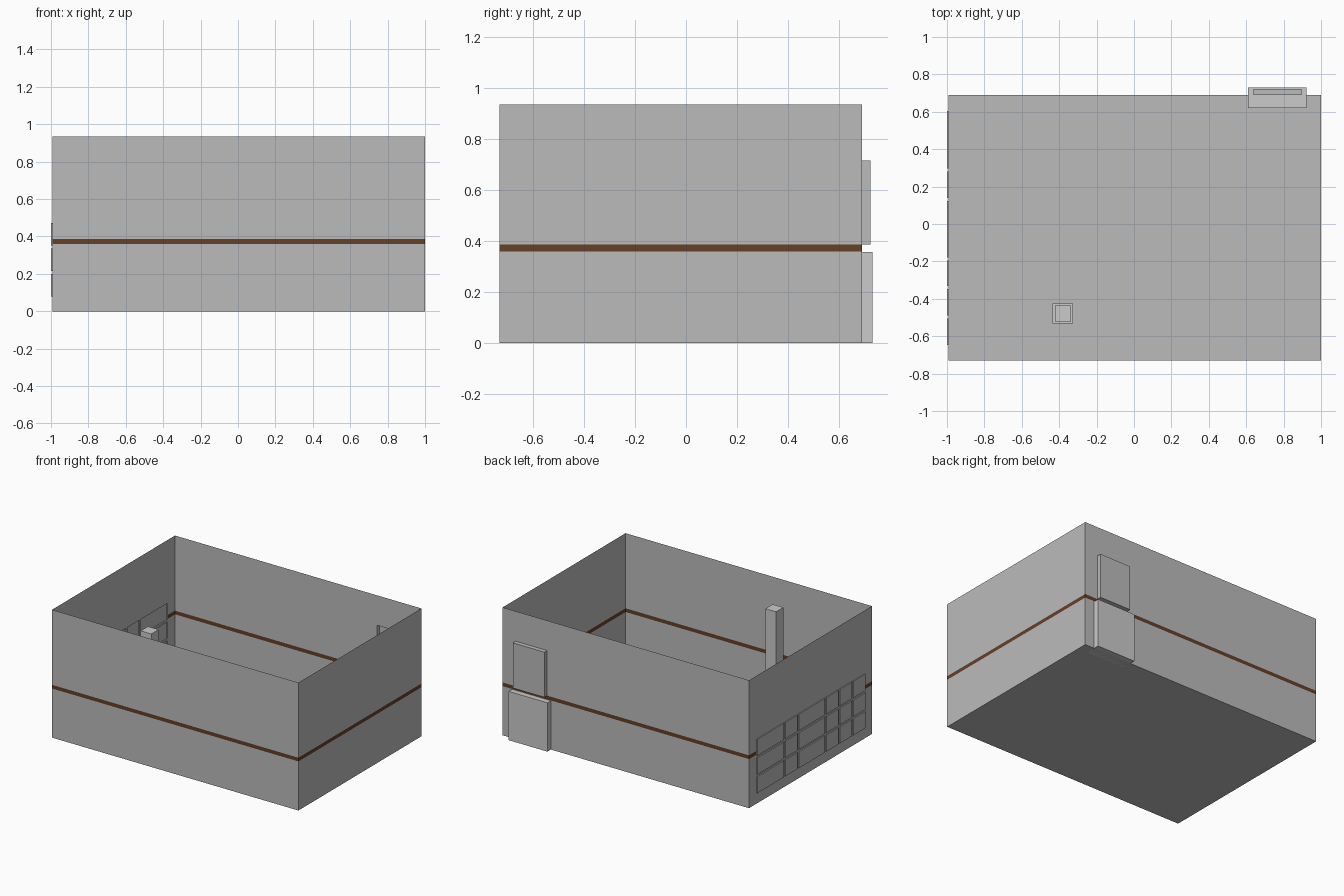
import bpy, bmesh
from mathutils import Vector

if "Cube" in bpy.data.objects:
    bpy.data.objects.remove(bpy.data.objects["Cube"])

X0, X1, Y0, Y1, H = -0.993, 1.0, -0.73, 0.69, 0.935
S0, S1 = 0.359, 0.386            # height range of the coloured wall band

plaster = bpy.data.materials.new("plain_grey")
brown = bpy.data.materials.new("brown_band")
brown.diffuse_color = (0.13, 0.05, 0.02, 1)
brown.use_nodes = True
brown.node_tree.nodes["Principled BSDF"].inputs["Base Color"].default_value = brown.diffuse_color
plaster.diffuse_color = (0.5, 0.5, 0.5, 1)
plaster.use_nodes = True
plaster.node_tree.nodes["Principled BSDF"].inputs["Base Color"].default_value = plaster.diffuse_color


def finish(bm, name):
    mesh = bpy.data.meshes.new(name)
    bm.to_mesh(mesh)
    bm.free()
    obj = bpy.data.objects.new(name, mesh)
    bpy.context.collection.objects.link(obj)
    return obj


def panel(name, place, us, zs, out, depth=0, niche=lambda i, j: False, band=True):
    """Thin wall from a grid of cuts; niche cells are pushed outwards."""
    bm = bmesh.new()
    out = Vector(out)
    v = [[bm.verts.new(place(u, z)) for z in zs] for u in us]
    pushed = []
    for i in range(len(us) - 1):
        for j in range(len(zs) - 1):
            f = bm.faces.new((v[i][j], v[i + 1][j], v[i + 1][j + 1], v[i][j + 1]))
            f.normal_update()
            if f.normal.dot(out) < 0:
                f.normal_flip()
            f.material_index = int(band and zs[j] == S0)
            if niche(i, j):
                pushed.append(f)
    for f in bmesh.ops.extrude_discrete_faces(bm, faces=pushed)["faces"] if pushed else []:
        bmesh.ops.translate(bm, verts=f.verts, vec=out * depth)
    obj = finish(bm, name)
    obj.data.materials.append(plaster)
    obj.data.materials.append(brown)


def box(name, lo, hi):
    bm = bmesh.new()
    bmesh.ops.create_cube(bm, size=1)
    for v in bm.verts:
        v.co = [lo[k] + (v.co[k] + 0.5) * (hi[k] - lo[k]) for k in range(3)]
    finish(bm, name)


def at_x(x):
    return lambda u, z: (x, u, z)


def at_y(y):
    return lambda u, z: (u, y, z)


# floor
panel("floor", lambda u, w: (u, w, 0), [X0, X1], [Y0, Y1], (0, 0, -1), band=False)

# plain walls with band
zs = [0, S0, S1, H]
panel("front_wall", at_y(Y0), [X0, X1], zs, (0, -1, 0))
panel("right_wall", at_x(X1), [Y0, Y1], zs, (1, 0, 0))

# back wall with upper niche
panel("back_wall", at_y(Y1), [X0, 0.64, 0.895, X1], [0, S0, S1, 0.716, H],
      (0, 1, 0), 0.032, lambda i, j: i == 1 and j == 2)

# left wall: plain ends, window section of shallow panes between
cols = [-0.655, -0.497, -0.340, -0.186, 0.132, 0.288, 0.612]
rows = [0.07, 0.207, 0.344, 0.481]
g = 0.008


def pane_cuts(edges):
    return [e + d for a, b in zip(edges, edges[1:]) for e, d in ((a, g), (b, -g))]


panel("left_wall_front", at_x(X0), [Y0, cols[0]], zs, (-1, 0, 0))
panel("left_wall_back", at_x(X0), [cols[-1], Y1], zs, (-1, 0, 0))
panel("left_wall_window", at_x(X0),
      [cols[0]] + pane_cuts(cols) + [cols[-1]], [0] + pane_cuts(rows) + [H],
      (-1, 0, 0), 0.007, lambda i, j: i % 2 == 1 and j % 2 == 1, band=False)

# cabinet passing through the back wall
box("lower_cabinet", (0.61, 0.62, 0), (0.923, 0.73, 0.357))

# free-standing pillar on plinth
box("pillar_plinth", (-0.435, -0.531, 0), (-0.326, -0.425, 0.06))
box("pillar", (-0.423, -0.520, 0.06), (-0.337, -0.436, 0.853))
